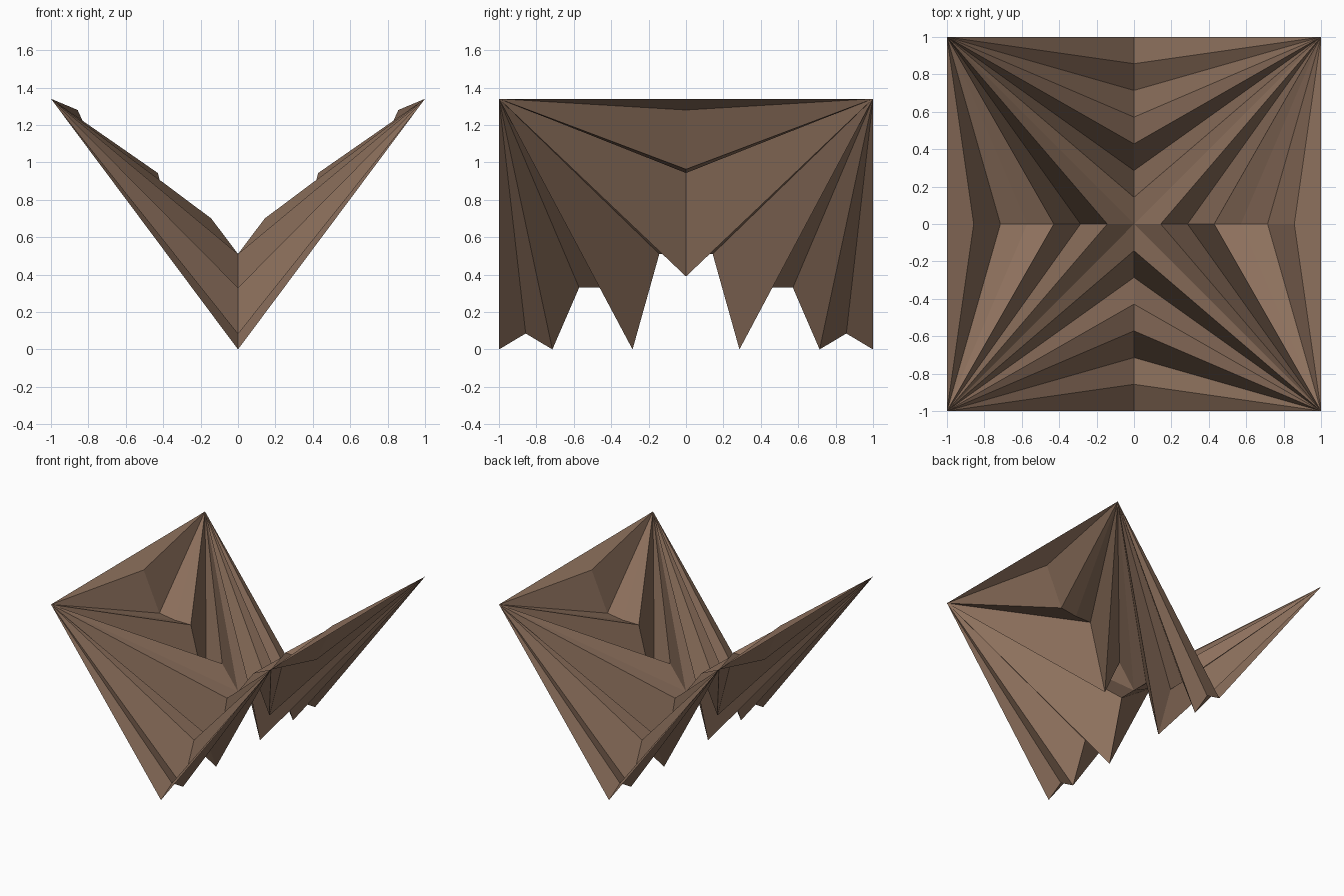
import bpy, bmesh

if "Cube" in bpy.data.objects:
    bpy.data.objects.remove(bpy.data.objects["Cube"])

# Single brown paper colour
paper = bpy.data.materials.new("brown_paper")
paper.diffuse_color = (0.27, 0.165, 0.11, 1.0)
paper.use_nodes = True
paper.node_tree.nodes["Principled BSDF"].inputs["Base Color"].default_value = paper.diffuse_color

# Fold heights from the centre outward, seven pleats per side
TIP = 1.34
VALLEY = [0.51, 0.51, 0.0, 0.33, 0.33, 0.0, 0.085, 0.0]       # along the y axis
WING = [0.51, 0.70, 0.39, 0.943, 0.943, 0.963, 1.28, TIP]     # along the x axis
N = 7

bm = bmesh.new()
corner = {(sx, sy): bm.verts.new((sx, sy, TIP)) for sx in (-1, 1) for sy in (-1, 1)}
centre = bm.verts.new((0, 0, VALLEY[0]))


def fold_line(dx, dy, heights):
    """Row of fold points running outward from the centre."""
    return [centre] + [bm.verts.new((dx * k / N, dy * k / N, heights[k]))
                       for k in range(1, N + 1)]


def fan(tip, line):
    """Pleats radiating from a corner tip to each step of a fold line.
    The outermost wing step stays a flat triangle on the rim."""
    for a, b in zip(line, line[1:]):
        bm.faces.new((tip, a, b))


# Four folded sides, each pleated from both of its corners
for s in (-1, 1):
    valley = fold_line(0, s, VALLEY)
    wing = fold_line(s, 0, WING)
    for t in (-1, 1):
        fan(corner[(t, s)], valley)
        fan(corner[(s, t)], wing)

bmesh.ops.recalc_face_normals(bm, faces=bm.faces)
bm.normal_update()
# Keep the upper side as the outside of the sheet
if sum(f.normal.z * f.calc_area() for f in bm.faces) < 0:
    bmesh.ops.reverse_faces(bm, faces=bm.faces)

mesh = bpy.data.meshes.new("folded_paper_sheet")
bm.to_mesh(mesh)
bm.free()
mesh.materials.append(paper)
sheet = bpy.data.objects.new("folded_paper_sheet", mesh)
bpy.context.collection.objects.link(sheet)
